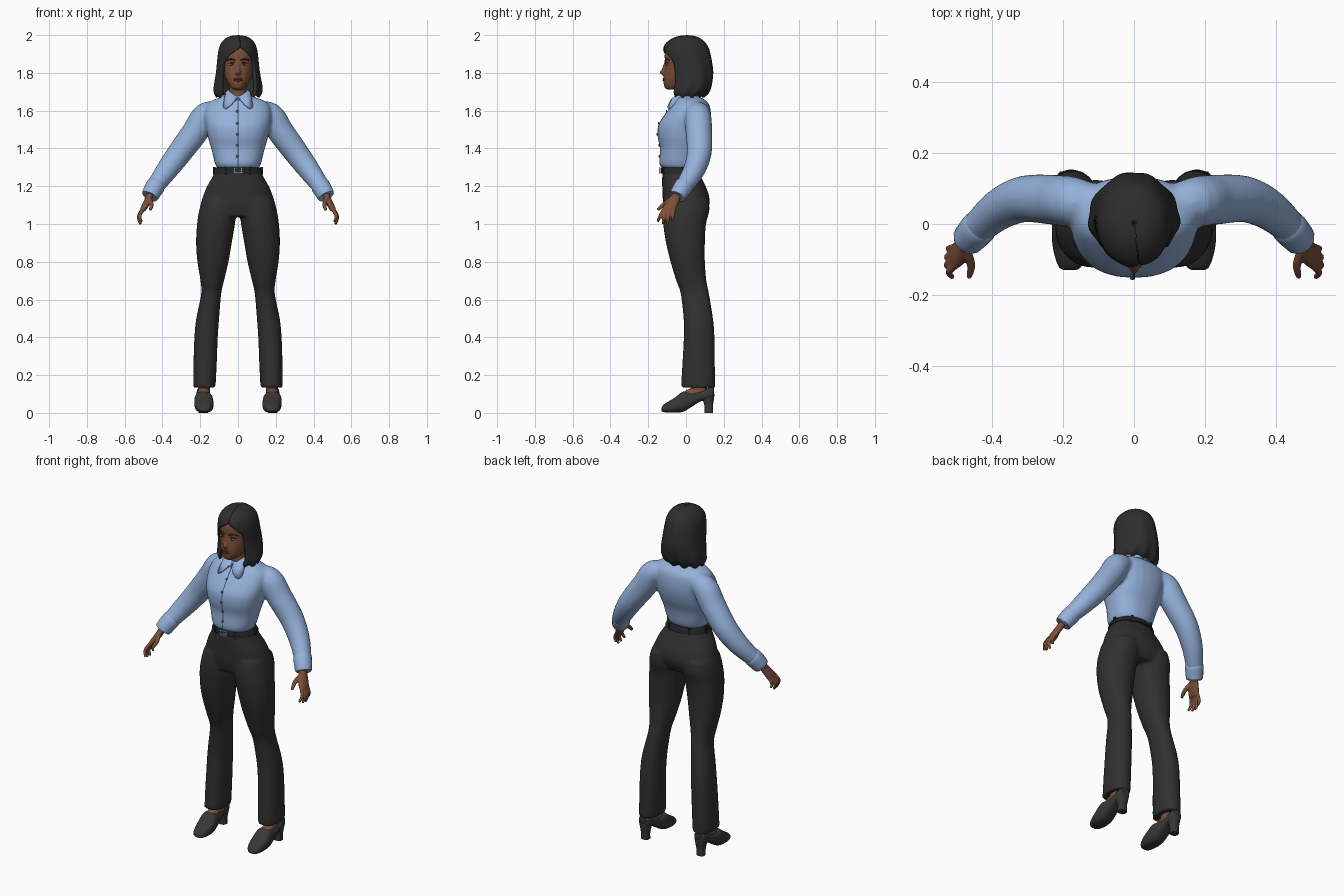
import bpy, bmesh, math
from mathutils import Vector, Matrix

COLOURS = {
    "shirt_blue": (0.30, 0.44, 0.70), "seam_blue": (0.06, 0.10, 0.18),
    "trouser_black": (0.030, 0.030, 0.031), "belt_black": (0.018, 0.018, 0.02),
    "buckle_steel": (0.30, 0.42, 0.58), "hair_black": (0.027, 0.027, 0.027),
    "skin_brown": (0.20, 0.078, 0.040), "lip_brown": (0.16, 0.045, 0.03),
    "eye_white": (0.35, 0.32, 0.30), "shoe_black": (0.038, 0.038, 0.038)}
MATS = {}
for key, rgb in COLOURS.items():
    MATS[key] = bpy.data.materials.new(key)
    MATS[key].diffuse_color = (*rgb, 1)


def spline(rows, k=4):
    """Catmull-Rom rows between the given rows."""
    out = []
    for i in range(len(rows) - 1):
        p0, p1, p2 = rows[max(i - 1, 0)], rows[i], rows[i + 1]
        p3 = rows[min(i + 2, len(rows) - 1)]
        for j in range(k):
            t = j / k
            out.append(tuple(0.5 * (2 * b + (c - a) * t + (2 * a - 5 * b + 4 * c - d) * t * t
                                    + (3 * b - a - 3 * c + d) * t ** 3)
                             for a, b, c, d in zip(p0, p1, p2, p3)))
    return out + [tuple(rows[-1])]


def skin_rings(bm, rings):
    """Join closed rings of points and cap both ends."""
    vs = [[bm.verts.new(p) for p in r] for r in rings]
    n = len(vs[0])
    for a, b in zip(vs, vs[1:]):
        for i in range(n):
            bm.faces.new((a[i], a[(i + 1) % n], b[(i + 1) % n], b[i]))
    bm.faces.new(vs[0])
    bm.faces.new(vs[-1])


def loft(bm, rows, axis="z", side=1, p=2.2, n=28, k=4):
    """Rounded sections; row = position, x0, x1, then limits on the other axis."""
    rings = []
    for t, x0, x1, b0, b1 in spline(rows, k):
        ring = []
        for i in range(n):
            a = 2 * math.pi * i / n
            c, s = math.cos(a), math.sin(a)
            x = (x0 + x1) / 2 + (x1 - x0) / 2 * math.copysign(abs(c) ** (2 / p), c)
            b = (b0 + b1) / 2 + (b1 - b0) / 2 * math.copysign(abs(s) ** (2 / p), s)
            ring.append((x * side, b, t) if axis == "z" else (x * side, t, b))
        rings.append(ring)
    skin_rings(bm, rings)


def tube(bm, path, side=1, n=16, k=4):
    """Round tube along x, y, z, radius rows."""
    rows = spline(path, k)
    pts = [Vector(r[:3]) for r in rows]
    rings = []
    for i, r in enumerate(rows):
        t = (pts[min(i + 1, len(pts) - 1)] - pts[max(i - 1, 0)]).normalized()
        u = t.cross(Vector((0, 1, 0))).normalized()
        v = u.cross(t)
        ring = [pts[i] + r[3] * (u * math.cos(a) + v * math.sin(a))
                for a in (2 * math.pi * j / n for j in range(n))]
        rings.append([(q.x * side, q.y, q.z) for q in ring])
    skin_rings(bm, rings)


def ball(bm, loc, size):
    bmesh.ops.create_uvsphere(bm, u_segments=16, v_segments=10, radius=1,
                              matrix=Matrix.Translation(loc) @ Matrix.Diagonal((*size, 1)))


def box(bm, loc, size, turn=0):
    bmesh.ops.create_cube(bm, size=1, matrix=Matrix.Translation(loc)
                          @ Matrix.Rotation(turn, 4, "Z") @ Matrix.Diagonal((*size, 1)))


def finish(name, bm, mat, voxel=0, relax=0, recalc=True):
    if recalc:
        bmesh.ops.recalc_face_normals(bm, faces=bm.faces)
    me = bpy.data.meshes.new(name)
    bm.to_mesh(me)
    bm.free()
    me.polygons.foreach_set("use_smooth", [True] * len(me.polygons))
    me.set_sharp_from_angle(angle=math.radians(45))
    me.materials.append(MATS[mat])
    ob = bpy.data.objects.new(name, me)
    bpy.context.collection.objects.link(ob)
    if voxel:  # melt overlapping volumes into one skin
        m = ob.modifiers.new("blend", "REMESH")
        m.mode, m.voxel_size, m.use_smooth_shade = "VOXEL", voxel, True
        m = ob.modifiers.new("relax", "SMOOTH")
        m.factor, m.iterations = 0.5, relax
    return ob


# Shirt: torso and sleeves
TORSO = [(z, -x, x, f, b) for z, x, f, b in (
    (1.295, .108, -.125, .06), (1.32, .122, -.142, .075), (1.40, .142, -.138, .092),
    (1.46, .160, -.150, .115), (1.52, .172, -.148, .130), (1.57, .178, -.120, .133),
    (1.62, .172, -.083, .127), (1.65, .145, -.062, .11), (1.672, .09, -.052, .075),
    (1.685, .055, -.042, .05))]
bm = bmesh.new()
loft(bm, TORSO, p=2.3)
for s in (1, -1):
    tube(bm, [(.09, .055, 1.595, .05), (.168, .062, 1.576, .07), (.225, .068, 1.49, .071),
              (.31, .07, 1.375, .066), (.38, .04, 1.28, .058), (.44, -.012, 1.197, .047),
              (.46, -.035, 1.165, .042)], s)
finish("shirt", bm, "shirt_blue", .009, 6)

# Cuffs
bm = bmesh.new()
for s in (1, -1):
    tube(bm, [(.428, -.002, 1.212, .047), (.436, -.010, 1.202, .051), (.452, -.028, 1.175, .049),
              (.466, -.043, 1.150, .046), (.467, -.044, 1.148, .042)], s, k=2)
finish("cuffs", bm, "shirt_blue")

# Front seam and buttons follow the chest line
bm = bmesh.new()
chest = [(r[0], r[3]) for r in spline(TORSO) if 1.30 < r[0] < 1.672]
strip = [[bm.verts.new((x, y - .003, z)) for x in (-.003, .003)] for z, y in chest]
for a, b in zip(strip, strip[1:]):
    bm.faces.new((a[0], a[1], b[1], b[0]))
for want in (1.35, 1.41, 1.47, 1.53, 1.60):
    z, y = min(chest, key=lambda c: abs(c[0] - want))
    ball(bm, (-.004, y - .002, z), (.007, .004, .007))
finish("button_seam", bm, "seam_blue")

# Collar: folded strip with two points at the front
bm = bmesh.new()
for s in (1, -1):
    cols = []
    for i in range(25):
        a = .08 + (math.pi - .08) * i / 24
        e = math.exp(-((a - .6) / .42) ** 2)
        up = 1.668 + .04 * min(1, a / 1.2)
        col = []
        for r, z in ((.049, up - .012), (.055, up), (.065 + .025 * e, up - .012 - .01 * e),
                     (.069 + .049 * e, 1.678 - .068 * e)):
            col.append(bm.verts.new((s * r * math.sin(a), .005 - r * math.cos(a), z)))
        cols.append(col)
    for a, b in zip(cols, cols[1:]):
        for j in range(3):
            bm.faces.new((a[j], b[j], b[j + 1], a[j + 1]))
m = finish("collar", bm, "shirt_blue").modifiers.new("cloth", "SOLIDIFY")
m.thickness, m.offset = .006, 0

# Trousers: hips and flared legs
bm = bmesh.new()
loft(bm, [(z, -x, x, f, b) for z, x, f, b in (
    (1.30, .112, -.122, .062), (1.25, .135, -.126, .08), (1.20, .164, -.126, .104),
    (1.15, .184, -.124, .122), (1.10, .198, -.121, .124), (1.04, .206, -.108, .098))], p=2.3)
for s in (1, -1):
    loft(bm, [(1.13, .012, .19, -.115, .12), (1.07, .012, .206, -.122, .124),
              (1.0, .016, .217, -.121, .106), (.9, .033, .222, -.106, .100),
              (.8, .050, .215, -.082, .100), (.7, .074, .199, -.052, .108),
              (.63, .089, .195, -.028, .122), (.5, .100, .221, -.013, .143),
              (.4, .107, .231, -.012, .151), (.25, .113, .236, -.02, .153),
              (.135, .119, .237, -.027, .154)], side=s)
finish("trousers", bm, "trouser_black", .009, 4)

# Belt with loops and buckle
bm = bmesh.new()
loft(bm, [(1.268, -.129, .129, -.131, .081), (1.272, -.131, .131, -.133, .082),
          (1.296, -.119, .119, -.131, .073), (1.30, -.116, .116, -.129, .07)], k=2)
for a in (.55, 1.7, 2.6):
    for s in (1, -1):
        box(bm, (s * .126 * math.sin(a), -.027 - .105 * math.cos(a), 1.282),
            (.012, .012, .042), s * a)
finish("belt", bm, "belt_black")
bm = bmesh.new()
for s in (1, -1):
    box(bm, (s * .02, -.138, 1.284), (.006, .008, .03))
    box(bm, (0, -.138, 1.284 + s * .013), (.046, .008, .006))
box(bm, (.006, -.138, 1.284), (.026, .008, .005))
finish("buckle", bm, "buckle_steel")

# Head, nose and neck
bm = bmesh.new()
loft(bm, [(z, -x, x, f, b) for z, x, f, b in (
    (1.712, .02, -.102, -.05), (1.722, .036, -.113, -.02), (1.74, .05, -.118, .02),
    (1.765, .065, -.120, .06), (1.80, .076, -.117, .085), (1.85, .083, -.111, .10),
    (1.90, .084, -.113, .11), (1.94, .072, -.096, .10), (1.975, .035, -.05, .06))])
loft(bm, [(1.86, -.008, .008, -.114, -.08), (1.825, -.010, .010, -.127, -.08),
          (1.803, -.016, .016, -.141, -.08), (1.79, -.015, .015, -.129, -.08)], p=2)
loft(bm, [(1.62, -.05, .05, -.045, .055), (1.68, -.046, .046, -.044, .05),
          (1.77, -.046, .046, -.045, .06)], p=2)
finish("head", bm, "skin_brown", .006, 3)

# Eyes, brows and lips
bm = bmesh.new()
dark = bmesh.new()
for s in (1, -1):
    ball(bm, (s * .034, -.099, 1.845), (.015, .008, .007))
    ball(dark, (s * .033, -.104, 1.845), (.007, .0045, .007))
    tube(dark, [(s * x, y, z, .0025) for x, y, z in (
        (.018, -.108, 1.851), (.034, -.105, 1.855), (.050, -.092, 1.849))], n=8)
    tube(dark, [(s * x, y, z, .0035) for x, y, z in (
        (.014, -.110, 1.866), (.036, -.104, 1.873), (.058, -.086, 1.866))], n=8)
finish("eyeballs", bm, "eye_white")
finish("irises_and_brows", dark, "hair_black")
bm = bmesh.new()
for z, h in ((1.769, .005), (1.761, .006)):
    ball(bm, (0, -.117, z), (.023, .007, h))
finish("lips", bm, "lip_brown")

# Hair: bob open at the face; row = height, half width, front, back, half opening
bm = bmesh.new()
HAIR = spline([(2.0, .001, .004, .006, .02), (1.992, .05, -.052, .058, .02),
               (1.968, .082, -.096, .095, .02), (1.938, .098, -.118, .118, .04),
               (1.90, .106, -.121, .130, .50), (1.86, .110, -.116, .138, .80),
               (1.80, .116, -.11, .146, .92), (1.74, .126, -.10, .138, .86),
               (1.70, .128, -.095, .122, .78), (1.675, .116, -.08, .095, .78)], 3)
grid = []
for z, x, f, b, gap in HAIR:
    low = min(1, max(0, (1.95 - z) / .25))
    shift = .15 * max(0, min(1, (z - 1.8) / .12))
    row = []
    for i in range(57):
        a = shift + gap + (2 * math.pi - 2 * gap) * i / 56
        w = 1 + (.005 + .018 * low) * math.sin(9 * a + 8 * z) if x > .01 else 1
        row.append(bm.verts.new((w * x * math.sin(a), (f + b) / 2 - w * (b - f) / 2 * math.cos(a),
                                 z - .007 * low ** 3 * math.sin(11 * a))))
    grid.append(row)
for up, dn in zip(grid, grid[1:]):
    for i in range(56):
        bm.faces.new((dn[i], dn[i + 1], up[i + 1], up[i]))
m = finish("hair", bm, "hair_black", recalc=False).modifiers.new("thickness", "SOLIDIFY")
m.thickness, m.offset = .02, -1

# Hands
FINGERS = [
    [(.498, -.112, 1.085, .011), (.520, -.135, 1.045, .010), (.510, -.150, 1.012, .007)],
    [(.500, -.096, 1.085, .011), (.526, -.115, 1.038, .010), (.514, -.122, 1.000, .007)],
    [(.500, -.079, 1.085, .011), (.525, -.093, 1.036, .010), (.515, -.097, .998, .007)],
    [(.498, -.062, 1.085, .010), (.521, -.069, 1.045, .009), (.514, -.070, 1.015, .006)],
    [(.472, -.075, 1.135, .014), (.458, -.115, 1.105, .012), (.464, -.150, 1.075, .008)]]
for s, label in ((1, "left"), (-1, "right")):
    bm = bmesh.new()
    loft(bm, [(1.18, .438, .478, -.065, -.022), (1.15, .448, .488, -.078, -.027),
              (1.12, .460, .500, -.103, -.035), (1.09, .476, .514, -.122, -.047),
              (1.068, .490, .520, -.126, -.055)], side=s, n=20)
    for f in FINGERS:
        tube(bm, f, s, n=10)
    finish(label + "_hand", bm, "skin_brown", .004, 2)

# Feet and heeled shoes
for s, label in ((1, "left"), (-1, "right")):
    bm = bmesh.new()
    loft(bm, [(-.04, .152, .212, .04, .095), (0, .15, .214, .05, .118),
              (.04, .15, .214, .07, .136), (.10, .154, .21, .08, .138)], "y", s, n=20)
    loft(bm, [(.09, .15, .212, .02, .115), (.16, .148, .212, .03, .11)], side=s, n=20)
    finish(label + "_foot", bm, "skin_brown")
    bm = bmesh.new()
    loft(bm, [(-.130, .165, .197, .010, .026), (-.122, .150, .210, .005, .040),
              (-.10, .138, .220, .002, .056), (-.06, .130, .229, .001, .080),
              (-.015, .132, .231, .006, .113), (.03, .141, .226, .032, .108),
              (.08, .148, .220, .062, .118), (.13, .149, .219, .070, .138),
              (.148, .160, .208, .085, .138)], "y", s, p=2.6)
    loft(bm, [(0, .160, .208, .098, .142), (.04, .160, .208, .097, .143),
              (.08, .153, .215, .085, .149), (.10, .152, .216, .085, .150)], side=s, p=2.8)
    finish(label + "_shoe", bm, "shoe_black")
